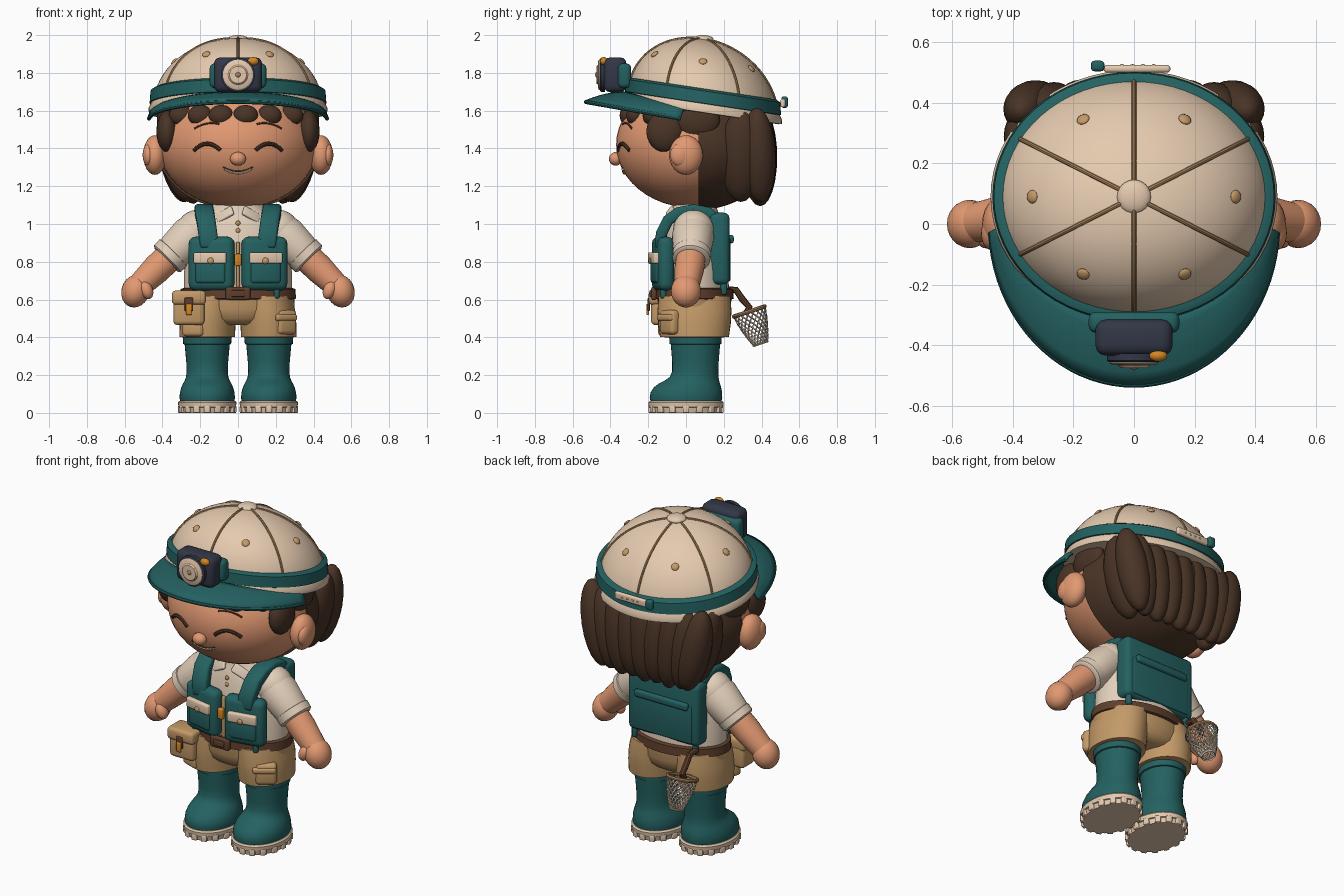
import bpy, bmesh, math
from mathutils import Vector, Matrix

if "Cube" in bpy.data.objects:
    bpy.data.objects.remove(bpy.data.objects["Cube"])

def mat(name, r, g, b):
    m = bpy.data.materials.new(name)
    m.diffuse_color = [(c / 255 / 12.92 if c < 11 else ((c / 255 + .055) / 1.055) ** 2.4) for c in (r, g, b)] + [1]
    m.use_nodes = True
    m.node_tree.nodes["Principled BSDF"].inputs["Base Color"].default_value = m.diffuse_color
    return m

CREAM, HATC = mat("shirt_cream", 226, 207, 186), mat("cap_cream", 229, 202, 175)
TEAL, SKIN, HAIR = mat("teal", 36, 97, 97), mat("skin", 226, 153, 114), mat("dark_brown", 74, 52, 38)
TAN, LEATHER = mat("tan", 196, 154, 104), mat("leather", 94, 62, 44)
NAVY, ORANGE, SEAM = mat("navy", 50, 55, 70), mat("orange", 212, 135, 35), mat("seam_brown", 172, 134, 92)

def finish(name, bm, m):
    bmesh.ops.recalc_face_normals(bm, faces=bm.faces)
    me = bpy.data.meshes.new(name)
    bm.to_mesh(me)
    bm.free()
    me.materials.append(m)
    o = bpy.data.objects.new(name, me)
    bpy.context.collection.objects.link(o)
    return o

def place(o, loc, rot=(0, 0, 0)):
    o.location, o.rotation_euler = loc, rot
    return o

def ball(name, loc, rad, m, rot=(0, 0, 0), n=24):
    bm = bmesh.new()
    bmesh.ops.create_uvsphere(bm, u_segments=n, v_segments=n // 2, radius=1)
    bmesh.ops.scale(bm, vec=rad, verts=bm.verts)
    return place(finish(name, bm, m), loc, rot)

def box(name, loc, size, m, bevel=.015, rot=(0, 0, 0)):
    bm = bmesh.new()
    bmesh.ops.create_cube(bm, size=1)
    bmesh.ops.scale(bm, vec=size, verts=bm.verts)
    bmesh.ops.bevel(bm, geom=bm.edges[:], offset=min(bevel, min(size) * .45), segments=3, profile=.5, affect='EDGES')
    return place(finish(name, bm, m), loc, rot)

def loft(name, rings, m, n=40, tilt=0):
    """Closed stack of ellipses (z, cx, cy, rx, ry); tilt shears z along y."""
    bm = bmesh.new()
    loops = []
    for z, cx, cy, rx, ry in rings:
        loops.append([bm.verts.new((cx + rx * math.cos(a), cy + ry * math.sin(a), z + tilt * ry * math.sin(a)))
                      for a in (2 * math.pi * i / n for i in range(n))])
    for a, b in zip(loops, loops[1:]):
        for i in range(n):
            bm.faces.new((a[i], a[(i + 1) % n], b[(i + 1) % n], b[i]))
    bm.faces.new(loops[0])
    bm.faces.new(loops[-1])
    return finish(name, bm, m)

def limb(name, p0, p1, prof, m):
    """Round limb from p0 to p1; prof holds (fraction, radius)."""
    d = Vector(p1) - Vector(p0)
    o = loft(name, [(t * d.length, 0, 0, r, r) for t, r in prof], m, 28)
    o.matrix_world = Matrix.Translation(p0) @ d.to_track_quat('Z', 'Y').to_matrix().to_4x4()
    return o

def tube(name, paths, r, m, res=2, cyclic=False):
    cu = bpy.data.curves.new(name, 'CURVE')
    cu.dimensions, cu.bevel_depth, cu.bevel_resolution, cu.use_fill_caps = '3D', r, res, True
    for pts in paths:
        s = cu.splines.new('POLY')
        s.points.add(len(pts) - 1)
        s.use_cyclic_u = cyclic
        for p, q in zip(s.points, pts):
            p.co = (*q, 1)
    tmp = bpy.data.objects.new(name + "_path", cu)
    me = bpy.data.meshes.new_from_object(tmp)
    bpy.data.objects.remove(tmp)
    me.materials.clear()
    me.materials.append(m)
    o = bpy.data.objects.new(name, me)
    bpy.context.collection.objects.link(o)
    return o

# head and face
ball("head", (0, .04, 1.42), (.42, .41, .335), SKIN, n=48)
def face(x, z, off=0):
    return (x, .04 - off - .41 * math.sqrt(1 - (x / .42) ** 2 - ((z - 1.42) / .335) ** 2), z)
U = [i / 6 - 1 for i in range(13)]
ball("nose", (0, -.372, 1.345), (.042, .036, .036), SKIN)
tube("mouth", [[face(.07 * u, 1.27 + .022 * u * u, .001) for u in U]], .008, HATC)
tube("mouth_line", [[face(.078 * u, 1.279 + .022 * u * u, .002) for u in U]], .0035, LEATHER)
for s in (-1, 1):
    tube("closed_eye", [[face(s * .163 + .07 * u, 1.425 - .035 * u * u) for u in U]], .011, HAIR)
    tube("eyebrow", [[face(s * (.165 + .065 * u), 1.532 - .012 * u - .015 * u * u) for u in U]], .005, LEATHER)
    ball("ear", (s * .44, 0, 1.365), (.062, .09, .105), SKIN)
    ball("ear_inner", (s * .475, -.03, 1.365), (.03, .055, .06), SKIN)
    ball("sideburn", (s * .375, -.11, 1.49), (.057, .1, .11), HAIR)
    ball("side_hair", (s * .38, .06, 1.55), (.05, .12, .1), HAIR)
    ball("large_back_lock", (s * .33, .385, 1.365), (.09, .09, .255), HAIR, (.04, s * .2, 0))
    ball("rear_side_lock", (s * .325, .29, 1.36), (.09, .11, .25), HAIR, (0, s * .24, 0))

# hair: rear cap, hanging locks, fringe
hair = ball("hair_cap", (0, .065, 1.41), (.43, .405, .335), HAIR, n=48)
bm = bmesh.new()
bm.from_mesh(hair.data)
bmesh.ops.bisect_plane(bm, geom=bm.verts[:] + bm.edges[:] + bm.faces[:], plane_co=(0, 0, 0), plane_no=(0, -1, 0), clear_outer=True)
bmesh.ops.holes_fill(bm, edges=[e for e in bm.edges if e.is_boundary])
bm.to_mesh(hair.data)
bm.free()
for i in range(7):
    x = (i - 3) * .088
    ball("back_lock", (x, .395 - .2 * x * x, 1.355), (.085, .088, .25 + .01 * (i % 2)), HAIR, (0, .45 * x, 0))
for x in (-.3, -.2, -.09, .04, .165, .28):
    ball("fringe_lock", face(x, 1.575, -.015), (.066, .045, .055), HAIR)

# cap: dome, rim, band, seams, eyelets
TILT, CY = -.15, .09
def dome(a, phi, k=1):
    y = .395 * k * math.cos(a) * math.sin(phi)
    return (.45 * k * math.cos(a) * math.cos(phi), CY + y, 1.62 + .36 * k * math.sin(a) + TILT * y)
loft("cap_dome", [(1.62 + .36 * math.sin(a), 0, CY, .45 * math.cos(a), .395 * math.cos(a))
                  for a in (math.pi / 2 * i / 16.2 for i in range(17))], HATC, 64, TILT)
loft("cap_rim", [(1.588, 0, CY, .455, .40), (1.591, 0, CY, .472, .417), (1.613, 0, CY, .474, .419), (1.64, 0, CY, .46, .405)], HATC, 64, TILT)
loft("cap_band", [(1.635, 0, CY, .455, .40), (1.64, 0, CY, .468, .413), (1.705, 0, CY, .463, .409), (1.717, 0, CY, .44, .388)], TEAL, 64, TILT)
ball("cap_button", (0, CY, 1.978), (.056, .056, .022), HATC)
for k in range(6):
    phi = math.radians(30 + 60 * k)
    tube("cap_seam", [[dome(.2 + 1.34 * i / 16, phi, 1.0) for i in range(17)]], .0075, SEAM)
    e = dome(.73, phi + math.pi / 6, 1.003)
    nrm = Vector((e[0] / .2, (e[1] - CY) / .156, (e[2] - 1.62) / .13))
    ball("eyelet", e, (.022, .022, .01), TAN, nrm.to_track_quat('Z', 'Y').to_euler(), 16)

# visor
bm = bmesh.new()
rows = []
for i in range(41):
    t = -1 + i / 20
    b, c = t * math.radians(76), t * math.radians(87)
    yi, yo = CY - .40 * math.cos(b), -.53 * math.cos(c)
    p = Vector((.452 * math.sin(b), yi, 1.58 + .052 * math.cos(b) + TILT * (yi - CY)))
    q = Vector((.472 * math.sin(c), yo, 1.646 - .175 * (yo + .53)))
    rows.append([bm.verts.new(p.lerp(q, j / 5) + Vector((0, 0, .012 * math.sin(math.pi * j / 5)))) for j in range(6)])
edge = [r[-1].co.copy() for r in rows]
for a, b in zip(rows, rows[1:]):
    for j in range(5):
        bm.faces.new((a[j], a[j + 1], b[j + 1], b[j]))
visor = finish("visor", bm, TEAL)
sol = visor.modifiers.new("thickness", 'SOLIDIFY')
sol.thickness, sol.offset = .02, 0
tube("visor_edge", [edge], .011, TEAL)

# headlamp and rear strap clip
box("lamp_mount", (0, -.325, 1.785), (.3, .07, .13), TEAL, .025)
box("lamp_body", (0, -.375, 1.79), (.255, .12, .185), NAVY, .035)
for nm, y, r, m in (("lamp_bezel", -.443, .09, NAVY), ("lamp_ring", -.452, .08, HATC), ("lamp_groove", -.457, .055, SEAM), ("lamp_lens", -.462, .05, HATC)):
    place(loft(nm, [(-.015, 0, 0, r, r), (.008, 0, 0, r, r), (.013, 0, 0, r * .9, r * .9)], m, 32), (0, y, 1.79), (math.pi / 2, 0, 0))
ball("lamp_center", (0, -.473, 1.79), (.014, .008, .014), SEAM)
ball("lamp_switch", (.08, -.435, 1.862), (.03, .02, .022), ORANGE)
box("rear_clip", (.01, .513, 1.64), (.22, .025, .045), HATC, .01)
box("rear_buckle", (-.12, .522, 1.645), (.045, .035, .06), TEAL, .012)
for i in range(4):
    ball("clip_hole", (-.04 + .035 * i, .525, 1.64), (.007, .003, .007), SEAM, n=12)

# torso, collar, hips, belt
loft("neck", [(1.02, 0, .045, .11, .1), (1.15, 0, .045, .1, .09)], SKIN)
loft("shirt", [(z, 0, .045, rx, ry) for z, rx, ry in ((.6, .285, .185), (.75, .285, .178), (.9, .265, .165), (1.0, .235, .15), (1.05, .19, .13), (1.085, .14, .118), (1.125, .125, .112))], CREAM)
loft("hips", [(z, 0, .045, rx, ry) for z, rx, ry in ((.465, .16, .12), (.475, .2, .15), (.5, .27, .175), (.55, .298, .192), (.63, .3, .197))], TAN)
loft("belt", [(z, 0, .045, rx, ry) for z, rx, ry in ((.6, .295, .195), (.605, .307, .208), (.655, .304, .205), (.66, .29, .19))], LEATHER)
box("buckle", (0, -.17, .632), (.13, .03, .07), LEATHER, .012)
box("buckle_center", (0, -.187, .632), (.07, .012, .035), LEATHER, .005)
for z in (.965, 1.005):
    ball("shirt_button", (0, -.108, z), (.013, .008, .013), TAN, n=12)
box("zipper", (0, -.138, .78), (.02, .02, .25), TAN, .005)
box("zipper_pull", (0, -.165, .81), (.036, .03, .065), ORANGE, .008)

# vest back
box("vest_back", (0, .175, .87), (.48, .11, .38), TEAL, .03)
box("back_pocket", (0, .225, .81), (.4, .02, .23), TEAL, .01)
box("back_flap", (0, .238, .92), (.36, .03, .045), TEAL, .014)

for s in (-1, 1):
    rz = (0, 0, s * .2)
    box("collar", (s * .07, -.075, 1.05), (.1, .02, .055), CREAM, .008, (-.5, s * .5, s * .3))
    # vest front, pockets and shoulder straps
    box("vest_front", (s * .14, -.122, .79), (.245, .085, .285), TEAL, .036, rz)
    box("chest_pocket", (s * .145, -.155, .745), (.165, .04, .12), TEAL, .018, rz)
    box("pocket_flap", (s * .147, -.165, .82), (.175, .045, .06), HATC, .01, rz)
    ball("pocket_button", (s * .145, -.19, .805), (.017, .008, .017), TAN, n=16)
    bm = bmesh.new()
    strip = [[bm.verts.new((s * (x + w), y, z)) for w in (-.05, .05)] for x, y, z in
             ((.15, -.135, .87), (.16, -.13, .95), (.17, -.095, 1.02), (.178, -.04, 1.06), (.18, .04, 1.075), (.18, .12, 1.06), (.175, .18, 1.0), (.17, .185, .92))]
    for a, b in zip(strip, strip[1:]):
        bm.faces.new((*a, b[1], b[0]))
    st = finish("shoulder_strap", bm, TEAL)
    md = st.modifiers.new("thickness", 'SOLIDIFY')
    md.thickness, md.offset = .06, 0
    md = st.modifiers.new("soft_edge", 'BEVEL')
    md.width, md.segments = .015, 2
    box("vest_tab", (s * .205, -.12, .635), (.03, .03, .06), TEAL, .012)
    box("vest_back_tab", (s * .205, .2, .66), (.03, .035, .07), TEAL, .012)
    # arms
    ball("shoulder", (s * .215, .04, .965), (.11, .11, .11), CREAM)
    limb("sleeve", (s * .2, .04, .98), (s * .365, .03, .825), ((0, .1), (.3, .112), (.8, .1), (1, .092)), CREAM)
    limb("sleeve_cuff", (s * .34, .032, .85), (s * .38, .028, .81), ((0, .09), (.1, .102), (.85, .1), (1, .088)), CREAM)
    limb("forearm", (s * .34, .03, .85), (s * .52, .005, .675), ((0, .078), (.5, .078), (1, .066)), SKIN)
    ball("hand", (s * .543, 0, .645), (.074, .08, .088), SKIN, (0, s * -.3, 0))
    ball("thumb", (s * .485, -.045, .65), (.034, .036, .05), SKIN, (0, s * .4, 0))
    # shorts leg, boot, sole with lugs
    loft("shorts_leg", [(z, s * cx, .045, rx, ry) for z, cx, rx, ry in ((.4, .163, .13, .155), (.403, .163, .147, .182), (.47, .161, .148, .192), (.54, .155, .148, .196), (.62, .14, .145, .19))], TAN)
    loft("boot", [(z, s * .163, cy, rx, ry) for z, cy, rx, ry in ((.05, 0, .14, .185), (.08, 0, .147, .192), (.11, .002, .144, .189), (.135, .008, .137, .178), (.155, .018, .128, .162), (.172, .032, .119, .143), (.19, .043, .112, .129), (.22, .049, .109, .122), (.27, .05, .111, .123), (.37, .05, .12, .131))], TEAL)
    loft("boot_cuff", [(z, s * .163, .05, r, r + .01) for z, r in ((.36, .115), (.365, .127), (.4, .129), (.41, .12))], TEAL)
    loft("sole", [(z, s * .163, 0, rx, rx + .045) for z, rx in ((0, .138), (.028, .145), (.03, .152), (.055, .155), (.064, .147))], HATC)
    for k in range(16):
        a = math.tau * k / 16
        box("sole_lug", (s * .163 + .139 * math.cos(a), .184 * math.sin(a), .019), (.03, .034, .038), HATC, .005, (0, 0, a))

# belt pouches
box("tool_pouch", (-.26, -.125, .55), (.165, .12, .17), TAN, .022)
box("pouch_lid", (-.26, -.13, .61), (.18, .135, .075), TAN, .02)
box("pouch_strap", (-.26, -.197, .575), (.045, .012, .07), LEATHER, .005)
box("pouch_tag", (-.26, -.203, .548), (.03, .014, .06), ORANGE, .006)
box("leg_pocket", (-.235, -.105, .45), (.12, .06, .09), TAN, .02, (0, 0, -.35))
box("side_pouch", (.25, -.085, .48), (.12, .06, .13), TAN, .022, (0, 0, .6))
box("side_pouch_flap", (.245, -.095, .505), (.13, .065, .035), TAN, .012, (0, 0, .6))

# hand net hanging behind the hip
def net(t, a):
    r = .082 - .045 * t ** 1.5
    return (-.21 + r * math.cos(a), .335 + .06 * t + r * math.sin(a), .537 - .17 * t + .33 * r * math.sin(a))
tube("net_hoop", [[net(0, math.tau * i / 32) for i in range(32)]], .011, SEAM, cyclic=True)
tube("net_mesh", [[net(i / 14, math.tau * k / 18 + d * 1.8 * i / 14) for i in range(15)] for k in range(18) for d in (-1, 1)], .0042, CREAM, 0)
tube("net_bottom", [[net(1, math.tau * i / 16) for i in range(16)]], .006, CREAM, 0, True)
tube("net_handle", [[(-.21, .2, .655), (-.21, .265, .65), (-.21, .3, .6), (-.21, .335, .56), (-.21, .32, .53)]], .018, LEATHER)

# smooth shading with crisp edges
for o in bpy.context.scene.objects:
    o.select_set(True)
bpy.context.view_layer.objects.active = visor
bpy.ops.object.shade_smooth_by_angle(angle=math.radians(40))
